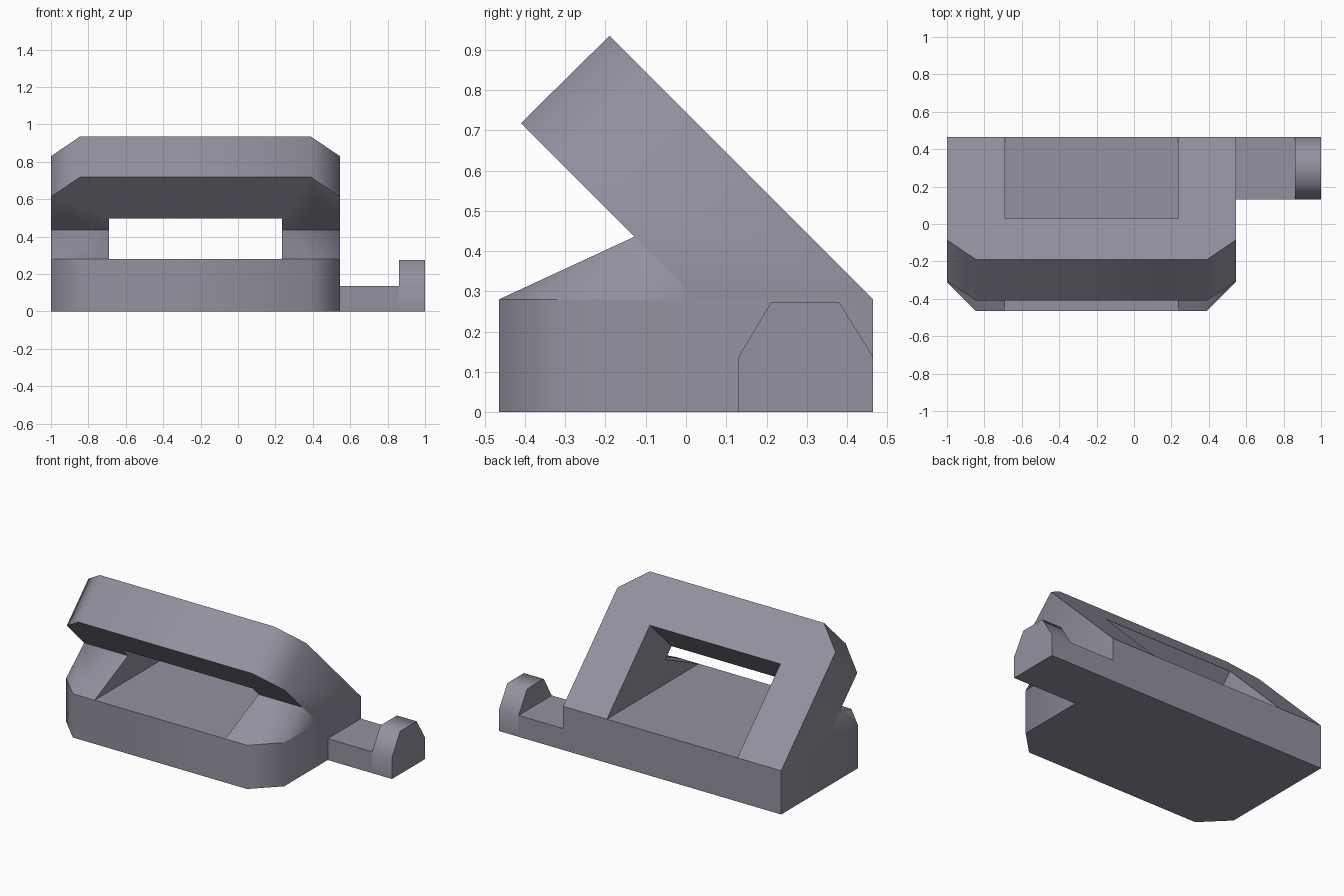
import bpy, bmesh, math

if "Cube" in bpy.data.objects:
    bpy.data.objects.remove(bpy.data.objects["Cube"], do_unlink=True)

COLOUR = (0.30, 0.28, 0.35, 1)
mat = bpy.data.materials.new("grey_violet")
mat.use_nodes = True
mat.diffuse_color = COLOUR
mat.node_tree.nodes["Principled BSDF"].inputs["Base Color"].default_value = COLOUR

MID = -0.2275                      # centre of the body in x
HALF, HALF_IN, HALF_TOP = 0.7725, 0.4625, 0.6175
BACK, FRONT, DECK = 0.465, -0.465, 0.28


def finish(name, bm):
    bmesh.ops.recalc_face_normals(bm, faces=bm.faces)
    mesh = bpy.data.meshes.new(name)
    bm.to_mesh(mesh)
    bm.free()
    mesh.materials.append(mat)
    obj = bpy.data.objects.new(name, mesh)
    bpy.context.collection.objects.link(obj)
    bpy.ops.object.select_all(action="DESELECT")
    obj.select_set(True)
    bpy.context.view_layer.objects.active = obj
    bpy.ops.object.shade_smooth_by_angle(angle=math.radians(62))


def loft(name, loop_a, loop_b):
    """Solid between two matching outlines."""
    bm = bmesh.new()
    a = [bm.verts.new(p) for p in loop_a]
    b = [bm.verts.new(p) for p in loop_b]
    bm.faces.new(a)
    bm.faces.new(b[::-1])
    for i in range(len(a)):
        j = (i + 1) % len(a)
        bm.faces.new((a[i], b[i], b[j], a[j]))
    finish(name, bm)


def hull(name, points):
    bm = bmesh.new()
    for p in points:
        bm.verts.new(p)
    bmesh.ops.convex_hull(bm, input=bm.verts[:])
    bmesh.ops.dissolve_limit(bm, angle_limit=0.01, verts=bm.verts[:], edges=bm.edges[:])
    finish(name, bm)


# Base block with cut front corners
outline = [(-HALF, BACK), (-HALF, -0.31), (-HALF_TOP, FRONT),
           (HALF_TOP, FRONT), (HALF, -0.31), (HALF, BACK)]
loft("base", [(MID + x, y, 0) for x, y in outline],
     [(MID + x, y, DECK) for x, y in outline])

# Leaning frame: half outline as (x, y on the back face), mirrored into an arch
half = [(HALF_IN, 0.03), (HALF_IN, BACK), (HALF, BACK), (HALF, -0.085), (HALF_TOP, -0.19)]
arch = half + [(-x, y) for x, y in reversed(half)]
back_loop = [(MID + x, y, 0.745 - y) for x, y in arch]
front_loop = [(x, 0.028, DECK) if y == BACK else (x, y - 0.22, z - 0.217)
              for x, y, z in back_loop]
loft("leaning_frame", back_loop, front_loop)

# Sloped gussets between base and frame
for side, label in ((1, "left"), (-1, "right")):
    pts = [(HALF_IN, FRONT, DECK), (HALF_TOP, FRONT, DECK), (HALF, -0.31, DECK),
           (HALF, 0.028, DECK), (HALF_IN, 0.028, DECK),
           (HALF, -0.128, 0.436), (HALF_IN, -0.128, 0.436)]
    hull(label + "_gusset", [(MID + side * x, y, z) for x, y, z in pts])

# Side tab with a raised lug at its end
tab = [(0.13, 0), (BACK, 0), (BACK, 0.137), (0.13, 0.137)]
loft("side_tab", [(MID + HALF, y, z) for y, z in tab], [(0.86, y, z) for y, z in tab])
lug = [(0.13, 0), (BACK, 0), (BACK, 0.137), (0.38, 0.274), (0.212, 0.274), (0.13, 0.137)]
loft("end_lug", [(0.86, y, z) for y, z in lug], [(1, y, z) for y, z in lug])
